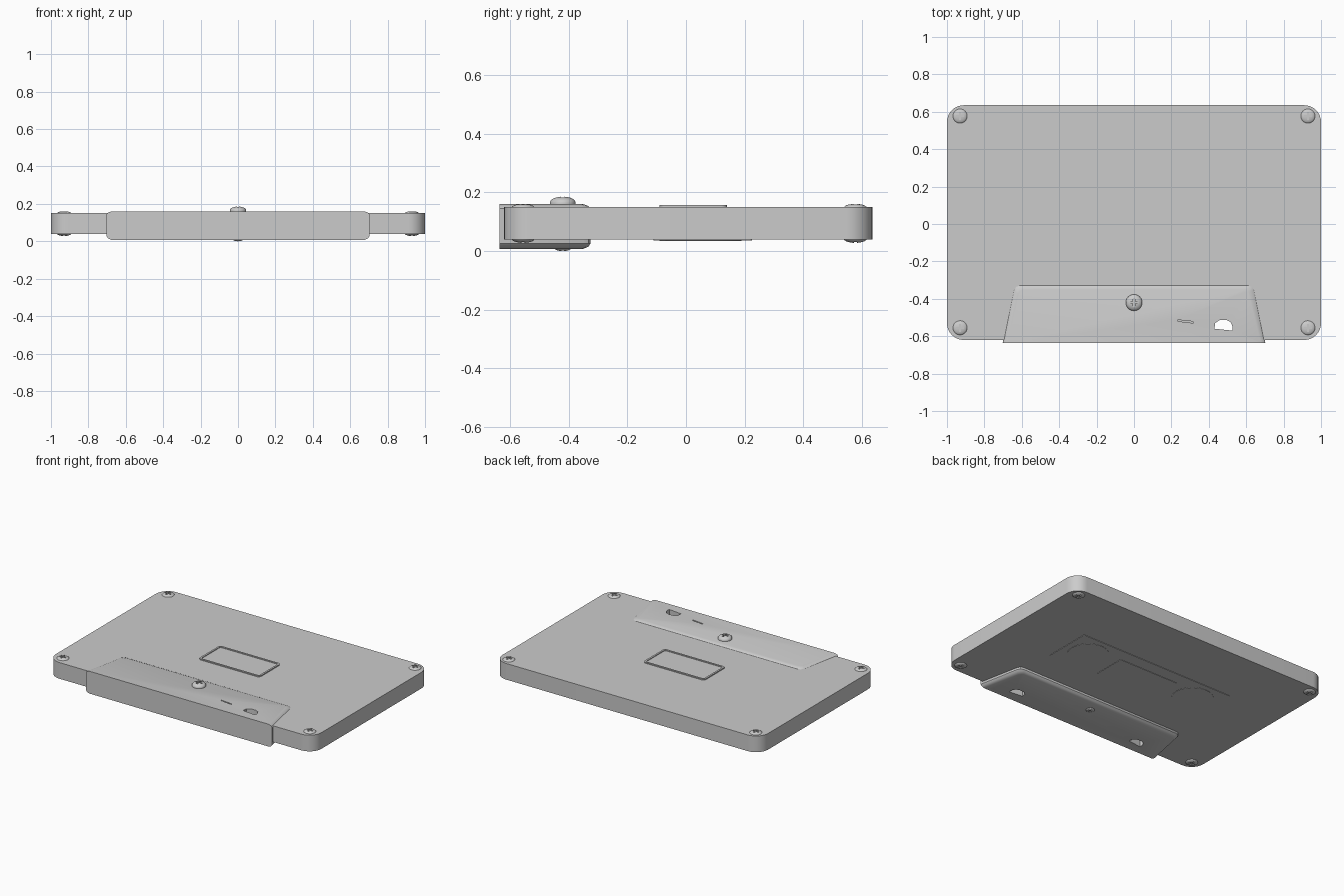
import bpy, bmesh, math
from math import sin, cos, pi

if "Cube" in bpy.data.objects:
    bpy.data.objects.remove(bpy.data.objects["Cube"])

def loft(name, rings, smooth=35):
    """Closed solid from a stack of equal-length rings of 3D points."""
    bm = bmesh.new()
    vs = [[bm.verts.new(p) for p in r] for r in rings]
    n = len(vs[0])
    bm.faces.new(vs[0])
    bm.faces.new(vs[-1])
    for a, b in zip(vs, vs[1:]):
        for i in range(n):
            j = (i + 1) % n
            bm.faces.new((a[i], a[j], b[j], b[i]))
    bmesh.ops.recalc_face_normals(bm, faces=bm.faces)
    me = bpy.data.meshes.new(name)
    bm.to_mesh(me)
    bm.free()
    ob = bpy.data.objects.new(name, me)
    bpy.context.collection.objects.link(ob)
    if smooth:
        shade(ob, smooth)
    return ob

def shade(ob, angle=35):
    bpy.ops.object.select_all(action='DESELECT')
    bpy.context.view_layer.objects.active = ob
    ob.select_set(True)
    bpy.ops.object.shade_smooth_by_angle(angle=math.radians(angle))

def rounded(x0, x1, y0, y1, r, z, seg=8):
    pts = []
    for k, (cx, cy) in enumerate([(x1-r, y1-r), (x0+r, y1-r), (x0+r, y0+r), (x1-r, y0+r)]):
        for i in range(seg + 1):
            a = pi/2 * (k + i/seg)
            pts.append((cx + r*cos(a), cy + r*sin(a), z))
    return pts

def slab(name, x0, x1, y0, y1, r, z0, z1):
    return loft(name, [rounded(x0, x1, y0, y1, r, z) for z in (z0, z1)])

def circle(x, y, r, z, n=32):
    return [(x + r*cos(2*pi*i/n), y + r*sin(2*pi*i/n), z) for i in range(n)]

def cut(ob, cutters):
    bpy.context.view_layer.objects.active = ob
    for c in cutters:
        m = ob.modifiers.new("cut", 'BOOLEAN')
        m.operation, m.object, m.solver = 'DIFFERENCE', c, 'EXACT'
        bpy.ops.object.modifier_apply(modifier=m.name)
    shade(ob)

def drop(cutters):
    for c in cutters:
        bpy.data.objects.remove(c)

def screw(name, x, y, r, base, top):
    """Domed head with a cross slot; base > top makes it face down."""
    h = top - base
    rings = [circle(x, y, r, base - h*0.3)]
    rings += [circle(x, y, r*cos(t), base + h*sin(t)) for t in (0, .3, .6, .9, 1.15, 1.4)]
    ob = loft(name, rings)
    s, w = r*0.55, r*0.13
    lo, hi = sorted((top - h*0.5, top + h))
    slots = [slab("slot", x-a, x+a, y-b, y+b, w*0.3, lo, hi) for a, b in ((s, w), (w, s))]
    cut(ob, slots)
    drop(slots)

# main shell and thick front section
body = slab("shell", -1, 1, -0.62, 0.635, 0.09, 0.04, 0.15)

def trapezoid(inset, z):
    f, b, y = 0.702 - inset, 0.64 - inset, -0.325 - inset
    pts = [(-f, -0.635, z), (f, -0.635, z)]
    for s in (1, -1):
        corner = [(s*(b + 0.005), y - 0.025, z), (s*(b - 0.006), y - 0.007, z), (s*(b - 0.025), y, z)]
        pts += corner if s > 0 else corner[::-1]
    return pts

front = loft("front_section", [trapezoid(i, z) for i, z in
             ((0.025, 0.008), (0.008, 0.015), (0, 0.026), (0, 0.145), (0.008, 0.154), (0.025, 0.16))])

# locating holes: right one goes through, left one opens below, slot opens above
def hole(x, z0, z1):
    prof = [(-.05, -.018), (.045, -.028), (.048, -.008), (.036, .018), (.012, .03), (-.022, .028), (-.046, .012)]
    s = 1 if x > 0 else -1
    return loft("hole_cutter", [[(x + s*a, -0.542 + b, z) for a, b in prof] for z in (z0, z1)], 0)

slot = [(.23, -.512), (.235, -.52), (.32, -.53), (.315, -.521)]
cutters = [hole(0.48, -0.1, 0.3), hole(-0.48, -0.1, 0.12),
           loft("slot_cutter", [[(x, y, z) for x, y in slot] for z in (0.1, 0.3)], 0)]
cut(body, cutters)
cut(front, cutters)
drop(cutters)

# window: thin raised frame around a flush pane
win = (-0.235, 0.225, -0.09, 0.14)
frame = slab("window_frame", *win, 0.02, 0.14, 0.157)
w = 0.012
inner = slab("cutter", win[0]+w, win[1]-w, win[2]+w, win[3]-w, 0.012, 0.152, 0.2)
cut(frame, [inner])
drop([inner])

# faint raised outlines on the underside
slab("lower_panel", -0.59, 0.59, -0.11, 0.225, 0.01, 0.037, 0.05)
slab("lower_window", *win, 0.015, 0.0345, 0.05)
for side in (-1, 1):
    loft("hub_disc", [circle(side*0.42, 0.06, 0.13, z) for z in (0.035, 0.05)])

# screws on both faces
for x in (-0.93, 0.93):
    for y in (0.577, -0.555):
        screw("corner_screw_top", x, y, 0.039, 0.148, 0.161)
        screw("corner_screw_bottom", x, y, 0.039, 0.042, 0.028)
screw("centre_screw_top", 0, -0.42, 0.044, 0.165, 0.186)
screw("centre_screw_bottom", 0, -0.42, 0.028, 0.01, 0.0)
